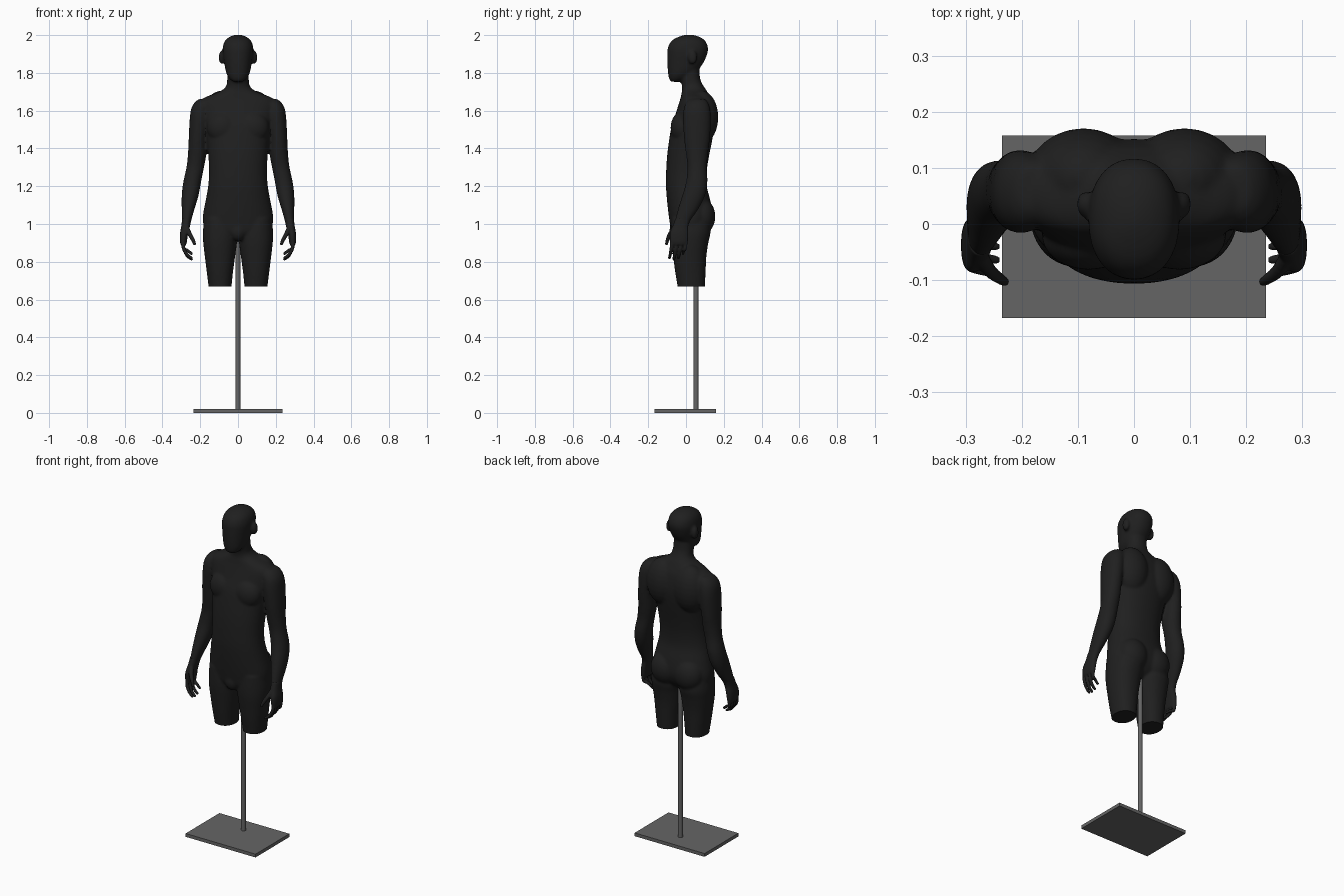
import bpy, bmesh, math

if "Cube" in bpy.data.objects:
    bpy.data.objects.remove(bpy.data.objects["Cube"])


def material(name, v):
    m = bpy.data.materials.new(name)
    m.diffuse_color = (v, v, v, 1)
    m.use_nodes = True
    m.node_tree.nodes["Principled BSDF"].inputs["Base Color"].default_value = m.diffuse_color
    return m


BLACK = material("matte_black", 0.014)
GREY = material("steel_grey", 0.13)


def catmull(a, b, c, d, t):
    return [0.5 * (2 * q + (r - p) * t + (2 * p - 5 * q + 4 * r - s) * t * t
                   + (3 * q - p - 3 * r + s) * t ** 3) for p, q, r, s in zip(a, b, c, d)]


def smooth_path(rows, steps):
    out = []
    for i in range(len(rows) - 1):
        a, d = rows[max(i - 1, 0)], rows[min(i + 2, len(rows) - 1)]
        out += [catmull(a, rows[i], rows[i + 1], d, k / steps) for k in range(steps)]
    return out + [list(rows[-1])]


def skin_rings(bm, rings):
    """Join rings of points into a closed tube."""
    vs = [[bm.verts.new(p) for p in ring] for ring in rings]
    n = len(vs[0])
    for a, b in zip(vs, vs[1:]):
        for i in range(n):
            j = (i + 1) % n
            bm.faces.new((a[i], a[j], b[j], b[i]))
    bm.faces.new(vs[0][::-1])
    bm.faces.new(vs[-1])


def loft(bm, rows, side=1, power=2.2, n=32, steps=4):
    """Rows are (z, x min, x max, y front, y back)."""
    rings = []
    for z, x0, x1, y0, y1 in smooth_path(rows, steps):
        ring = []
        for i in range(n):
            a = 2 * math.pi * i / n
            c, s = math.cos(a), math.sin(a)
            px = math.copysign(abs(c) ** (2 / power), c)
            py = math.copysign(abs(s) ** (2 / power), s)
            ring.append((side * ((x0 + x1) / 2 + px * (x1 - x0) / 2),
                         (y0 + y1) / 2 + py * (y1 - y0) / 2, z))
        rings.append(ring)
    skin_rings(bm, rings)


def blob(bm, loc, rad, n=24):
    """Ellipsoid."""
    rings = []
    for k in range(n // 2 + 1):
        t = math.pi * (0.04 + 0.92 * k / (n // 2))
        rings.append([(loc[0] + rad[0] * math.sin(t) * math.cos(2 * math.pi * i / n),
                       loc[1] + rad[1] * math.sin(t) * math.sin(2 * math.pi * i / n),
                       loc[2] - rad[2] * math.cos(t)) for i in range(n)])
    skin_rings(bm, rings)


def finger(bm, pts, r0, r1, side):
    path = smooth_path(pts, 4)
    for i, p in enumerate(path):
        r = r0 + (r1 - r0) * i / (len(path) - 1)
        blob(bm, (side * p[0], p[1], p[2]), (r, r, r), 10)


def finish(ob, mat):
    ob.data.materials.clear()
    ob.data.materials.append(mat)
    ob.data.shade_smooth()
    ob.data.set_sharp_from_angle(angle=math.radians(40))


def new_object(bm, name):
    me = bpy.data.meshes.new(name)
    bm.to_mesh(me)
    bm.free()
    ob = bpy.data.objects.new(name, me)
    bpy.context.collection.objects.link(ob)
    return ob


def fuse(bm, name, voxel, iterations, cut=None):
    """Blend overlapping volumes into a single smooth skin."""
    bmesh.ops.recalc_face_normals(bm, faces=bm.faces[:])
    ob = new_object(bm, name)
    rm = ob.modifiers.new("skin", 'REMESH')
    rm.mode = 'VOXEL'
    rm.voxel_size = voxel
    sm = ob.modifiers.new("soften", 'SMOOTH')
    sm.factor = 0.5
    sm.iterations = iterations
    dg = bpy.context.evaluated_depsgraph_get()
    me = bpy.data.meshes.new_from_object(ob.evaluated_get(dg))
    ob.modifiers.clear()
    ob.data = me
    if cut is not None:
        b = bmesh.new()
        b.from_mesh(me)
        r = bmesh.ops.bisect_plane(b, geom=b.verts[:] + b.edges[:] + b.faces[:],
                                   plane_co=(0, 0, cut), plane_no=(0, 0, -1), clear_outer=True)
        edges = [e for e in r['geom_cut'] if isinstance(e, bmesh.types.BMEdge)]
        bmesh.ops.edgeloop_fill(b, edges=edges)
        b.to_mesh(me)
        b.free()
    finish(ob, BLACK)


body = bmesh.new()

# torso and neck: z, half width, front, back
torso = [(0.93, .13, -.06, .07), (0.96, .172, -.078, .105), (1.0, .184, -.085, .13),
         (1.05, .185, -.092, .14), (1.12, .172, -.1, .13), (1.2, .158, -.106, .11),
         (1.28, .153, -.105, .11), (1.36, .157, -.1, .122), (1.44, .165, -.09, .138),
         (1.52, .178, -.076, .15), (1.58, .195, -.056, .15), (1.64, .205, -.037, .14),
         (1.67, .175, -.028, .128), (1.69, .125, -.024, .118), (1.71, .082, -.02, .107),
         (1.735, .061, -.022, .09), (1.77, .057, -.03, .075), (1.83, .055, -.03, .07)]
loft(body, [(z, -w, w, f, b) for z, w, f, b in torso], n=48)

# head
head = [(1.753, .024, -.078, -.035), (1.765, .041, -.088, -.01), (1.79, .058, -.094, .035),
        (1.82, .067, -.097, .068), (1.86, .074, -.099, .096), (1.90, .08, -.099, .112),
        (1.93, .081, -.097, .117), (1.96, .074, -.084, .108), (1.98, .06, -.062, .09),
        (1.994, .038, -.03, .063), (2.002, .012, 0, .03)]
loft(body, [(z, -w, w, f, b) for z, w, f, b in head])

arm = [(1.662, .15, .205, .025, .10), (1.645, .14, .228, .003, .115), (1.61, .14, .248, -.012, .127),
       (1.55, .15, .256, -.016, .132), (1.45, .164, .261, -.01, .126), (1.37, .168, .265, 0, .116),
       (1.30, .18, .273, .008, .11), (1.22, .196, .29, 0, .113), (1.15, .209, .298, -.02, .1),
       (1.08, .23, .298, -.042, .066), (1.02, .247, .297, -.058, .025), (0.98, .255, .3, -.065, .01)]
thigh = [(0.60, .04, .148, -.038, .095), (0.67, .034, .156, -.045, .1), (0.75, .026, .166, -.058, .104),
         (0.83, .015, .176, -.068, .108), (0.90, .006, .184, -.076, .118), (0.96, .0, .186, -.078, .13),
         (1.03, .02, .178, -.075, .12)]

for s in (1, -1):
    loft(body, arm, s, 2.1)
    loft(body, thigh, s, 2.2)
    blob(body, (s * .078, .083, 1.04), (.088, .073, .095))     # buttock
    blob(body, (s * .09, .085, 1.565), (.1, .086, .14))        # shoulder blade
    blob(body, (s * .08, -.02, 1.51), (.085, .062, .085))      # chest
    blob(body, (s * .086, .035, 1.882), (.016, .024, .037))    # ear
blob(body, (0, -.05, .965), (.045, .038, .055))                # groin
fuse(body, "mannequin_body", 0.0075, 5, cut=0.67)

# hands: palm, four curled fingers and a thumb
palm = [(1.03, .25, .296, -.056, .025), (0.99, .254, .3, -.07, .012), (0.95, .264, .307, -.085, .012),
        (0.91, .27, .308, -.085, .01), (0.89, .274, .303, -.078, .004)]
for s, label in ((1, "left"), (-1, "right")):
    hand = bmesh.new()
    loft(hand, palm, s, 2.4, 24)
    for k in range(4):
        y = -.074 + k * .024
        tip = (.812, .806, .812, .835)[k]
        finger(hand, [(.29, y, .90), (.287, y - .004, .868), (.268, y - .01, tip + .025),
                      (.246, y - .014, tip + .008)], .0115, .008, s)
    finger(hand, [(.272, -.06, .98), (.255, -.085, .945), (.238, -.098, .915), (.23, -.103, .895)],
           .015, .0085, s)
    fuse(hand, label + "_hand", 0.004, 3)

# stand: round pole and flat base plate
pole = bmesh.new()
loft(pole, [(.01, -.013, .013, .04, .066), (.99, -.013, .013, .04, .066)], power=2, steps=1)
bmesh.ops.recalc_face_normals(pole, faces=pole.faces[:])
finish(new_object(pole, "stand_pole"), GREY)

plate = bmesh.new()
bmesh.ops.create_cube(plate, size=1)
bmesh.ops.scale(plate, vec=(.47, .325, .02), verts=plate.verts[:])
bmesh.ops.translate(plate, vec=(0, -.005, .01), verts=plate.verts[:])
finish(new_object(plate, "base_plate"), GREY)
